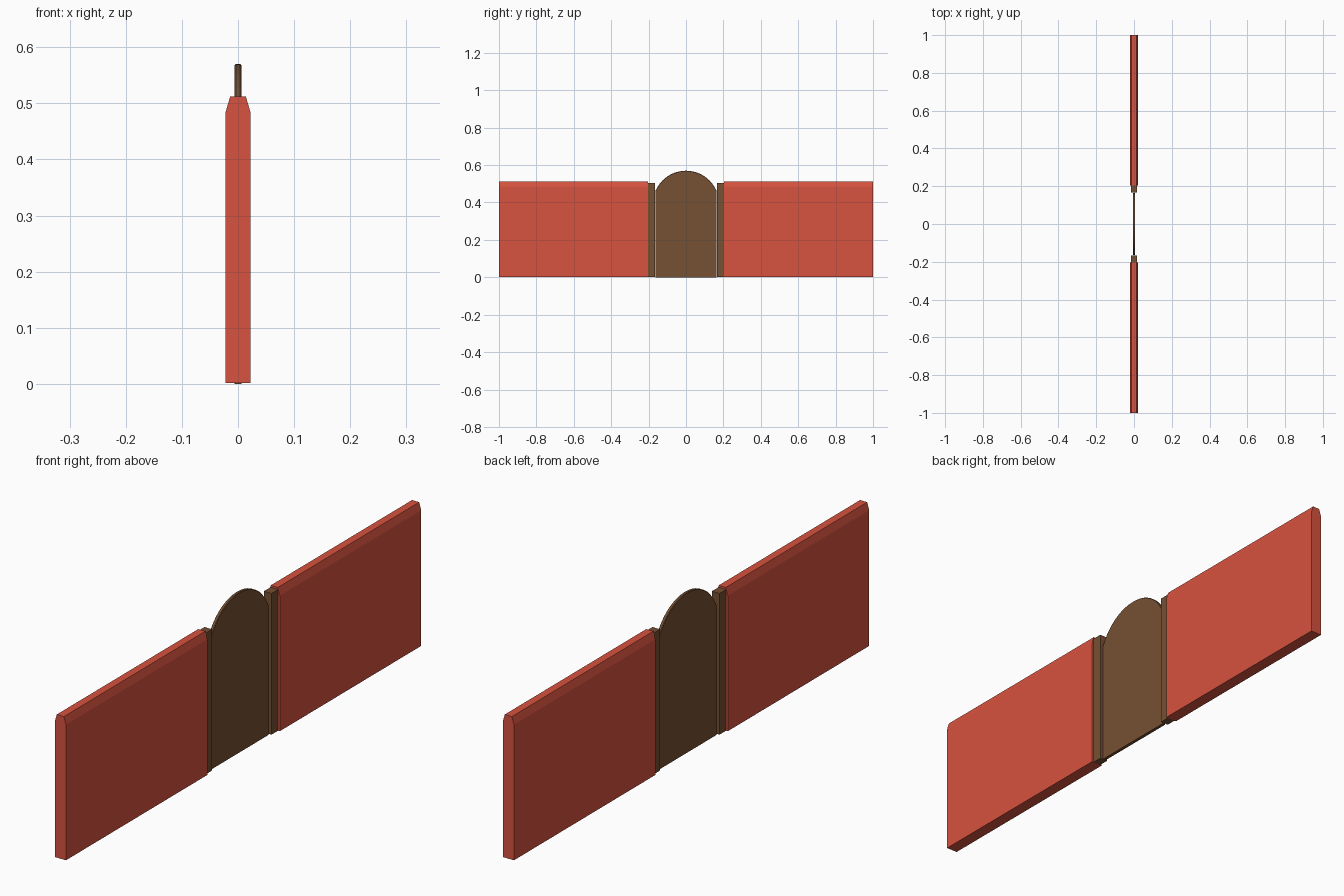
import bpy, bmesh, math

if "Cube" in bpy.data.objects:
    bpy.data.objects.remove(bpy.data.objects["Cube"])


def material(name, color):
    m = bpy.data.materials.new(name)
    m.diffuse_color = (*color, 1)
    m.use_nodes = True
    m.node_tree.nodes["Principled BSDF"].inputs["Base Color"].default_value = m.diffuse_color
    return m


RED = material("red_paint", (0.68, 0.085, 0.05))
BROWN = material("brown_wood", (0.18, 0.08, 0.033))


def prism(name, outline, axis, start, end, mat, chamfer=0):
    """Extrude a 2D outline (u, z) along x or y from start to end."""
    place = (lambda u, z, d: (d, u, z)) if axis == "x" else (lambda u, z, d: (u, d, z))
    bm = bmesh.new()
    face = bm.faces.new([bm.verts.new(place(u, z, start)) for u, z in outline])
    out = bmesh.ops.extrude_face_region(bm, geom=[face])
    for v in out["geom"]:
        if isinstance(v, bmesh.types.BMVert):
            v.co["xy".index(axis)] = end
    bmesh.ops.recalc_face_normals(bm, faces=bm.faces)
    if chamfer:
        # soften only the rim edges above the straight sides
        i = "xy".index(axis)
        rim = [e for e in bm.edges
               if abs(e.verts[0].co[i] - e.verts[1].co[i]) < 1e-6
               and min(v.co.z for v in e.verts) > 0.4]
        bmesh.ops.bevel(bm, geom=rim, offset=chamfer, segments=1, affect="EDGES")
    mesh = bpy.data.meshes.new(name)
    bm.to_mesh(mesh)
    bm.free()
    obj = bpy.data.objects.new(name, mesh)
    mesh.materials.append(mat)
    bpy.context.collection.objects.link(obj)
    return obj


# Wall and post cross-sections
wall = [(-0.022, 0.002), (0.022, 0.002), (0.022, 0.485),
        (0.014, 0.512), (-0.014, 0.512), (-0.022, 0.485)]
post = [(-0.015, 0.002), (0.015, 0.002), (0.015, 0.505), (-0.015, 0.505)]

for side, s in (("front", -1), ("back", 1)):
    prism(side + "_wall", wall, "y", s * 0.204, s * 1.0, RED)
    prism(side + "_post", post, "y", s * 0.167, s * 0.204, BROWN)

# Gate panel with an arched top
half, spring, top = 0.162, 0.465, 0.57
rise = top - spring
radius = (half ** 2 + rise ** 2) / (2 * rise)
sweep = math.asin(half / radius)
steps = 20
gate = [(-0.164, 0), (0.164, 0)]
for k in range(steps + 1):
    a = sweep * (1 - 2 * k / steps)
    gate.append((radius * math.sin(a), top - radius + radius * math.cos(a)))
prism("gate_panel", gate, "x", -0.006, 0.006, BROWN, chamfer=0.002)
